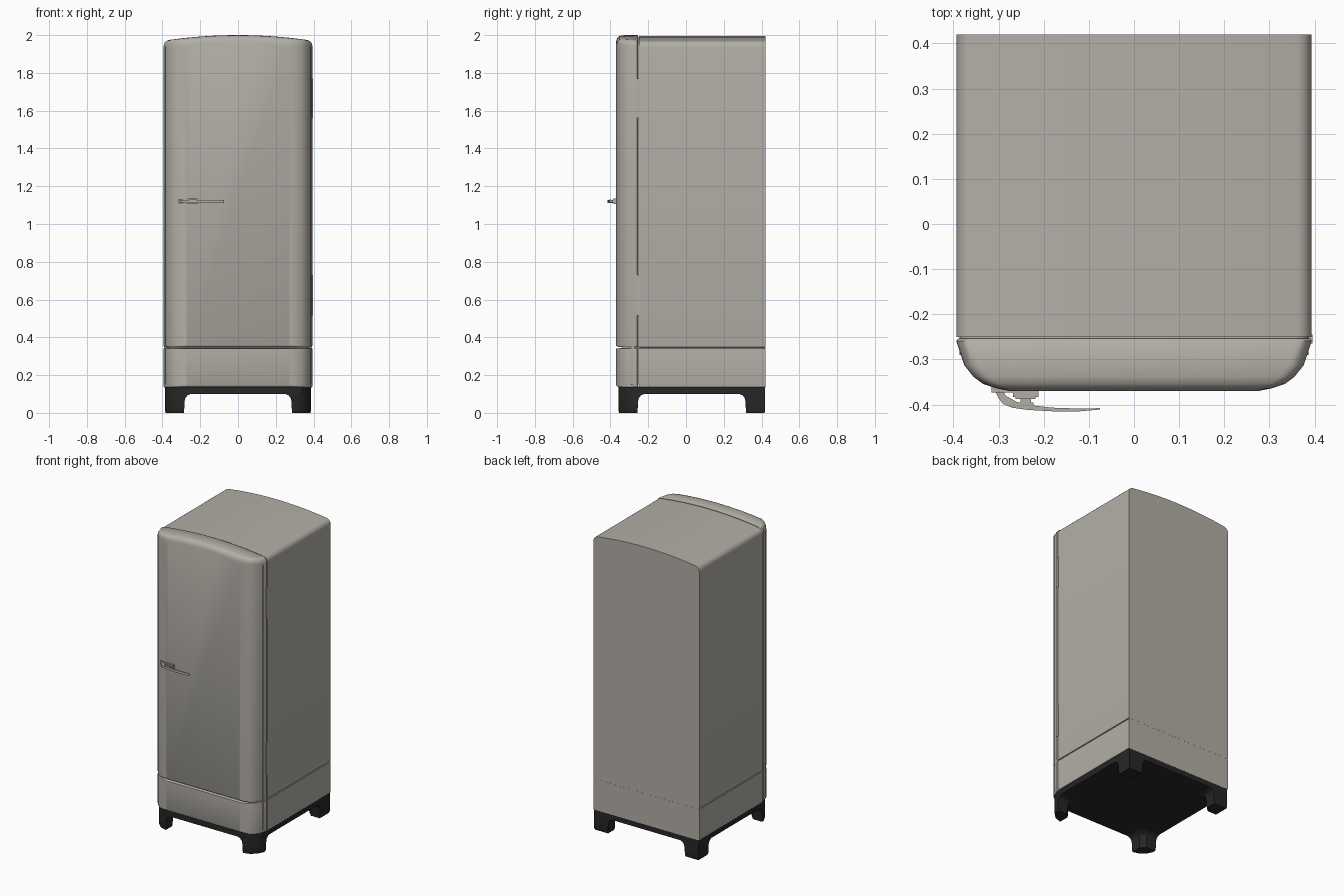
import bpy, bmesh, math

if "Cube" in bpy.data.objects:
    bpy.data.objects.remove(bpy.data.objects["Cube"])


def material(name, rgb):
    m = bpy.data.materials.new(name)
    m.diffuse_color = (*rgb, 1)
    m.use_nodes = True
    m.node_tree.nodes["Principled BSDF"].inputs["Base Color"].default_value = m.diffuse_color
    return m


ENAMEL = material("warm grey enamel", (0.45, 0.43, 0.385))
DARK = material("black base", (0.02, 0.02, 0.021))


def finish(name, bm, mat, angle=50):
    bmesh.ops.recalc_face_normals(bm, faces=bm.faces)
    me = bpy.data.meshes.new(name)
    bm.to_mesh(me)
    bm.free()
    ob = bpy.data.objects.new(name, me)
    bpy.context.collection.objects.link(ob)
    me.materials.append(mat)
    bpy.ops.object.select_all(action='DESELECT')
    ob.select_set(True)
    bpy.context.view_layer.objects.active = ob
    bpy.ops.object.shade_smooth_by_angle(angle=math.radians(angle))
    return ob


def loft(name, rings, mat, angle=50):
    """Skin closed rings of equal length and cap both ends."""
    bm = bmesh.new()
    loops = [[bm.verts.new(p) for p in r] for r in rings]
    n = len(loops[0])
    for a, b in zip(loops, loops[1:]):
        for i in range(n):
            j = (i + 1) % n
            bm.faces.new((a[i], a[j], b[j], b[i]))
    bm.faces.new(loops[0])
    bm.faces.new(loops[-1])
    return finish(name, bm, mat, angle)


def outline(y, w, z0, z1, crown=0.0, r_top=0.004, r_bot=0.004):
    """Front outline: rounded corners and an optional crowned top."""
    top = lambda x: z1 - crown * (x / 0.395) ** 2
    half = []
    for k in range(5):                                   # bottom corner
        a = math.pi / 2 * k / 4
        half.append((w - r_bot + r_bot * math.sin(a), z0 + r_bot - r_bot * math.cos(a)))
    xc = w - r_top
    for k in range(6):                                   # top corner
        a = math.pi / 2 * k / 5
        half.append((xc + r_top * math.cos(a), top(xc) - r_top + r_top * math.sin(a)))
    half += [(xc * f, top(xc * f)) for f in (0.8, 0.6, 0.4, 0.2)]
    pts = half + [(0, z1)] + [(-x, z) for x, z in reversed(half)]
    return [(x, y, z) for x, z in pts]


def box(name, lo, hi, mat):
    ring = lambda z: [(lo[0], lo[1], z), (hi[0], lo[1], z), (hi[0], hi[1], z), (lo[0], hi[1], z)]
    return loft(name, [ring(lo[2]), ring(hi[2])], mat, 30)


# Cabinet, its lower band, and a core that closes the seams
loft("cabinet", [outline(y, 0.393, 0.347, 1.995, 0.03, 0.035) for y in (-0.25, 0.42)], ENAMEL)
loft("cabinet_lower_band", [outline(y, 0.393, 0.135, 0.343) for y in (-0.25, 0.42)], ENAMEL)
loft("seam_core", [outline(y, 0.387, 0.15, 1.988, 0.03, 0.035) for y in (-0.29, 0.4195)], ENAMEL)

# Door and kick panel: (depth, half width, edge inset)
steps = [(-0.254, 0.390, 0.004), (-0.259, 0.394, 0), (-0.313, 0.376, 0),
         (-0.338, 0.356, 0.001), (-0.354, 0.335, 0.006), (-0.364, 0.305, 0.016), (-0.37, 0.275, 0.034)]
loft("door", [outline(y, w, 0.347 + d * 0.25, 2.0 - d, 0.03, 0.035, 0.01) for y, w, d in steps], ENAMEL)
loft("kick_panel", [outline(y, w, 0.135 + d * 0.3, 0.343 - d * 0.1, 0, 0.004, 0.008)
                    for y, w, d in steps], ENAMEL)

# Base plate, its front corners following the door
plan = [(0.387, 0.419), (0.387, -0.27), (0.368, -0.313), (0.333, -0.347), (0.28, -0.358)]
plan += [(-x, y) for x, y in reversed(plan)]
loft("base_plate", [[(x, y, z) for x, y in plan] for z in (0.1, 0.14)], DARK, 30)


# Feet flaring into the plate on their inner sides
def foot(name, sx, front):
    rings = []
    for z, s, t in ((0, 0.1, 0.004), (0.012, 0.102, 0), (0.06, 0.104, 0), (0.08, 0.109, 0),
                    (0.093, 0.12, 0), (0.102, 0.142, 0)):
        x1, xi = 0.387 - t, 0.387 - s
        if front:
            y1, yi = -0.358 + t, -0.358 + s
            pts = [(x1, yi), (x1, -0.275), (0.368 - t, -0.313), (0.333 - t, -0.347 + t),
                   (0.285, y1), (xi, y1), (xi, yi - 0.03), (xi + 0.03, yi)]
            pts[1] = (x1, min(-0.275, yi - 0.001))
            pts[4] = (max(0.29, xi + 0.001), y1)
        else:
            y1, yi = 0.419 - t, 0.419 - s
            pts = [(x1, yi), (x1, y1), (xi, y1), (xi, yi + 0.03), (xi + 0.03, yi)]
        rings.append([(sx * x, y, z) for x, y in pts])
    loft(name, rings, DARK, 30)


for side, sx in (("left", -1), ("right", 1)):
    foot("front_foot_" + side, sx, True)
    foot("rear_foot_" + side, sx, False)

# Hinge plates on the right side
for name, z0, z1 in (("upper_hinge", 1.56, 1.77), ("lower_hinge", 0.515, 0.73)):
    box(name, (0.38, -0.265, z0), (0.396, -0.245, z1), ENAMEL)

# Door handle: swept blade, base plate and stepped pivot
blade = [(-0.312, -0.362), (-0.300, -0.386), (-0.290, -0.399), (-0.270, -0.407), (-0.235, -0.412),
         (-0.170, -0.4155), (-0.120, -0.415), (-0.075, -0.411), (-0.075, -0.408), (-0.120, -0.409),
         (-0.180, -0.407), (-0.225, -0.402), (-0.260, -0.394), (-0.285, -0.380), (-0.292, -0.362)]
loft("handle_blade", [[(x, y, z) for x, y in blade] for z in (1.11, 1.126)], ENAMEL, 40)
box("handle_plate", (-0.316, -0.373, 1.108), (-0.212, -0.34, 1.132), ENAMEL)
for i, (h, y0, y1) in enumerate(((0.028, -0.383, -0.36), (0.022, -0.388, -0.38),
                                 (0.012, -0.398, -0.386), (0.017, -0.405, -0.396))):
    box(f"handle_pivot_{i + 1}", (-0.24 - h, y0, 1.12 - h * 0.5), (-0.24 + h, y1, 1.12 + h * 0.5), ENAMEL)
